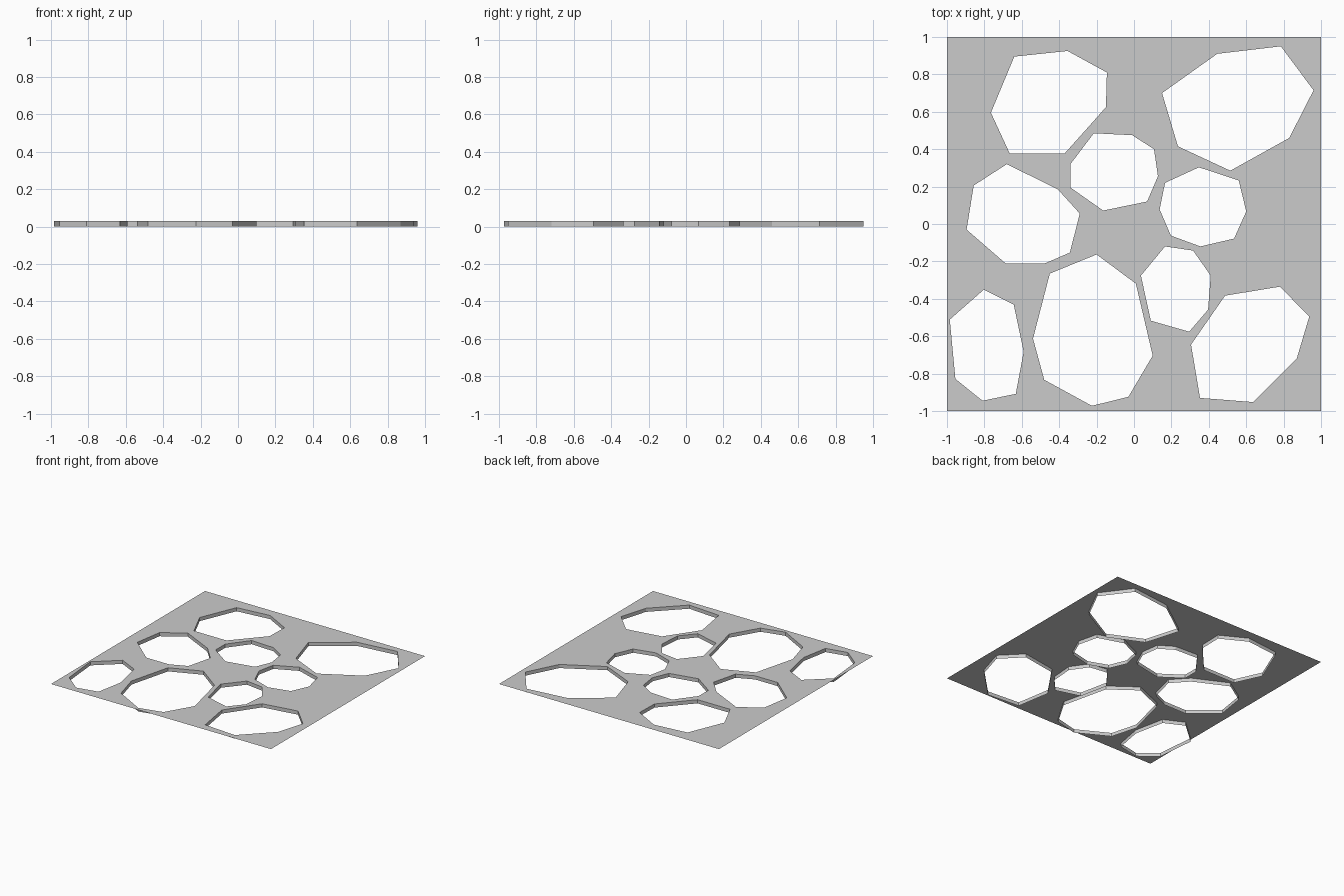
import bpy, bmesh

if "Cube" in bpy.data.objects:
    bpy.data.objects.remove(bpy.data.objects["Cube"])

TOP = 0.03      # sheet height; the hole walls hang from it to z = 0

# Outline of each many-sided opening, read from above
back_left = [(-.64, .895), (-.355, .925), (-.145, .81), (-.15, .625), (-.225, .54), (-.37, .378), (-.665, .378), (-.765, .595)]
back_right = [(.15, .70), (.445, .91), (.785, .95), (.96, .715), (.83, .46), (.515, .285), (.235, .415)]
centre = [(-.34, .32), (-.215, .485), (-.01, .475), (.107, .40), (.128, .255), (.07, .12), (-.165, .072), (-.34, .195)]
mid_right = [(.166, .22), (.347, .303), (.56, .233), (.60, .067), (.535, -.078), (.355, -.12), (.197, -.062), (.137, .078)]
mid_left = [(-.857, .206), (-.68, .32), (-.407, .185), (-.29, .056), (-.343, -.153), (-.48, -.212), (-.685, -.212), (-.895, -.03)]
front_centre = [(-.45, -.265), (-.2, -.163), (.01, -.319), (.10, -.704), (-.03, -.924), (-.225, -.972), (-.48, -.833), (-.54, -.613)]
small_right = [(.166, -.12), (.316, -.142), (.41, -.276), (.396, -.458), (.295, -.576), (.09, -.517), (.037, -.276)]
front_right = [(.487, -.383), (.78, -.335), (.937, -.495), (.87, -.72), (.637, -.952), (.353, -.93), (.305, -.645)]
front_left = [(-.803, -.351), (-.643, -.431), (-.59, -.683), (-.632, -.908), (-.81, -.945), (-.955, -.828), (-.985, -.511)]
holes = [back_left, back_right, centre, mid_right, mid_left,
         front_centre, small_right, front_right, front_left]

bm = bmesh.new()


def add_loop(points):
    vs = [bm.verts.new((x, y, TOP)) for x, y in points]
    return [bm.edges.new((vs[i - 1], vs[i])) for i in range(len(vs))]


# Square sheet with the openings left out
border = add_loop([(-1, -1), (1, -1), (1, 1), (-1, 1)])
rims = [e for h in holes for e in add_loop(h)]
bmesh.ops.triangle_fill(bm, edges=border + rims, use_beauty=True, normal=(0, 0, 1))

# Thin walls hanging down around every opening
walls = bmesh.ops.extrude_edge_only(bm, edges=rims)["geom"]
bmesh.ops.translate(bm, vec=(0, 0, -TOP),
                    verts=[g for g in walls if isinstance(g, bmesh.types.BMVert)])
bmesh.ops.recalc_face_normals(bm, faces=bm.faces)
if sum(f.normal.z for f in bm.faces) < 0:
    bmesh.ops.reverse_faces(bm, faces=bm.faces)

mesh = bpy.data.meshes.new("perforated_sheet")
bm.to_mesh(mesh)
bm.free()
sheet = bpy.data.objects.new("perforated_sheet", mesh)
bpy.context.collection.objects.link(sheet)
